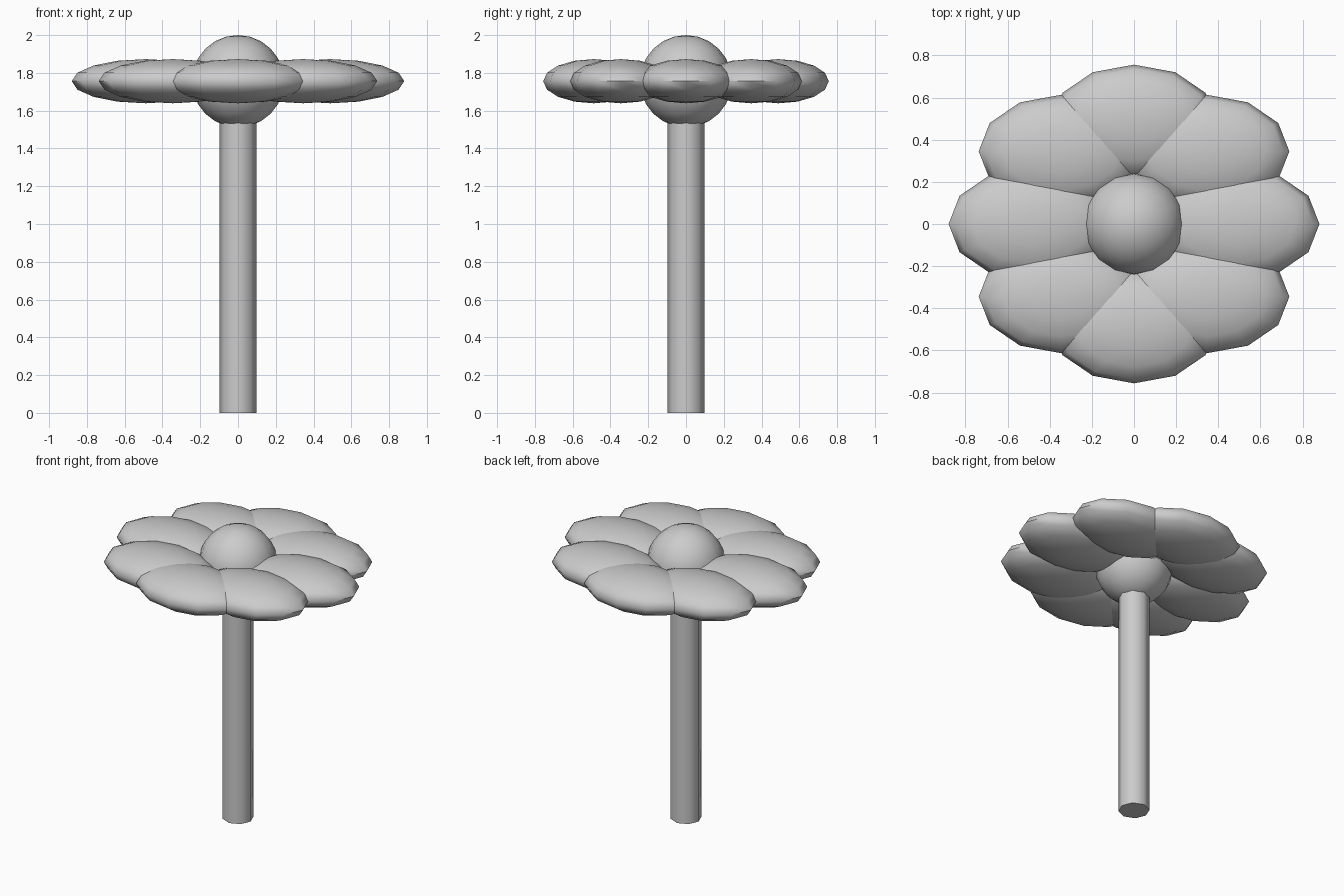
import bpy, math

if "Cube" in bpy.data.objects:
    bpy.data.objects.remove(bpy.data.objects["Cube"])

HEAD_Z = 1.756      # height of the flower head
RING = 0.488        # distance of petal centres from the axis


def smooth(obj, name, angle):
    obj.name = name
    bpy.ops.object.transform_apply(location=False, rotation=False, scale=True)
    bpy.ops.object.shade_smooth_by_angle(angle=math.radians(angle))


# Stem: eight-sided cylinder reaching into the flower centre
bpy.ops.mesh.primitive_cylinder_add(vertices=8, radius=0.0976, depth=HEAD_Z,
                                    location=(0, 0, HEAD_Z / 2))
smooth(bpy.context.object, "stem", 50)

# Flower centre
bpy.ops.mesh.primitive_uv_sphere_add(segments=16, ring_count=12, radius=0.244,
                                     location=(0, 0, HEAD_Z))
smooth(bpy.context.object, "flower_centre", 40)

# Petals: eight identical flattened ellipsoids, all aligned to the axes
for i in range(8):
    a = i * math.tau / 8
    bpy.ops.mesh.primitive_uv_sphere_add(
        segments=12, ring_count=8, radius=1,
        location=(RING * math.cos(a), RING * math.sin(a), HEAD_Z))
    petal = bpy.context.object
    petal.scale = (0.392, 0.268, 0.117)
    smooth(petal, f"petal_{i + 1}", 60)
